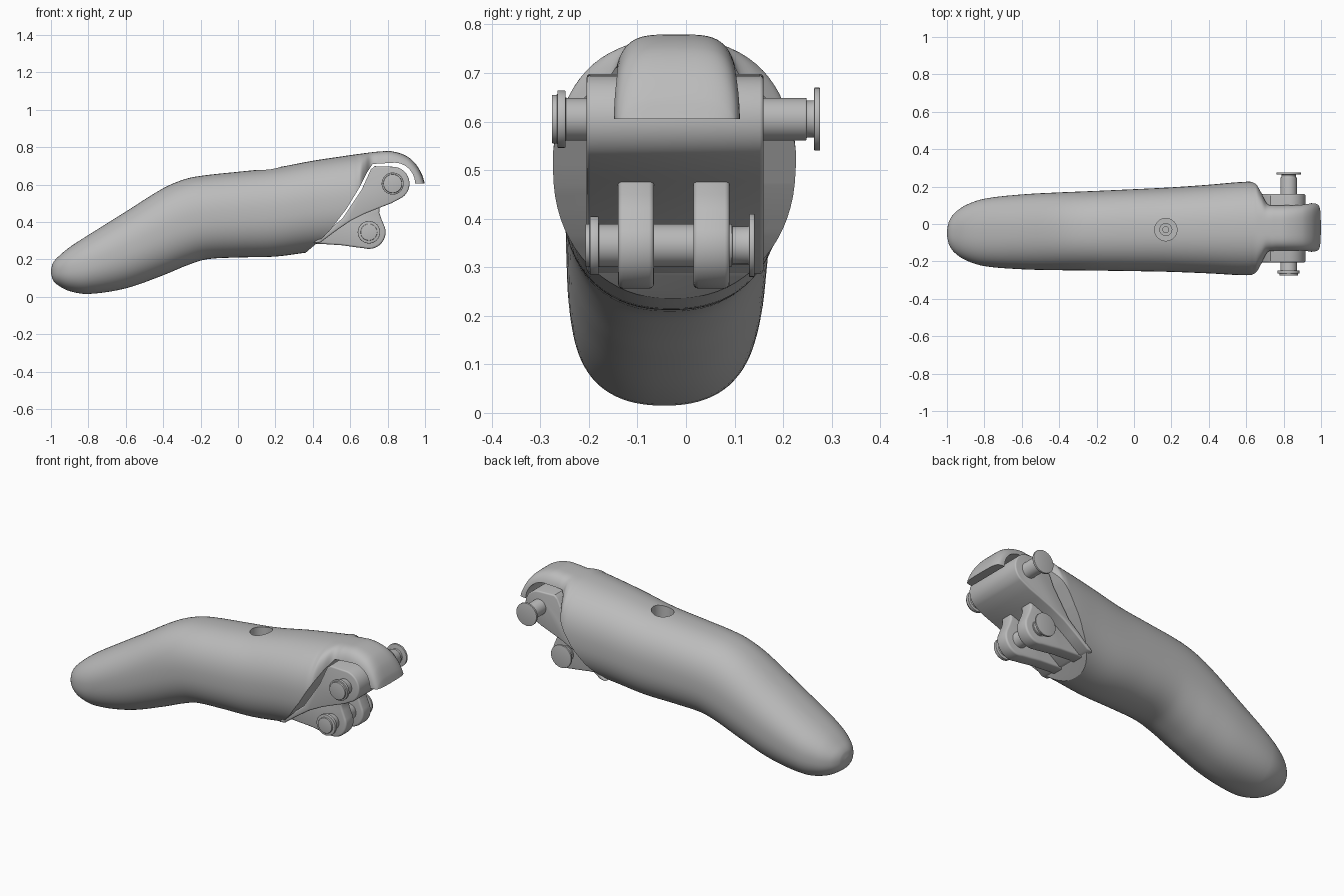
import bpy
import bmesh
from math import sin, cos, pi, radians
from mathutils import Vector, Matrix
from mathutils.bvhtree import BVHTree

cube = bpy.data.objects.get("Cube")
if cube:
    bpy.data.objects.remove(cube, do_unlink=True)

grey = bpy.data.materials.new("plain grey")
grey.use_nodes = True
grey.diffuse_color = (0.5, 0.5, 0.5, 1)
grey.node_tree.nodes["Principled BSDF"].inputs["Base Color"].default_value = grey.diffuse_color


def make(name, bm):
    bmesh.ops.recalc_face_normals(bm, faces=bm.faces[:])
    mesh = bpy.data.meshes.new(name)
    bm.to_mesh(mesh)
    bm.free()
    mesh.materials.append(grey)
    obj = bpy.data.objects.new(name, mesh)
    bpy.context.collection.objects.link(obj)
    return obj


def select(obj):
    bpy.ops.object.select_all(action="DESELECT")
    obj.select_set(True)
    bpy.context.view_layer.objects.active = obj


def smooth(obj, angle=35):
    select(obj)
    bpy.ops.object.shade_smooth_by_angle(angle=radians(angle))


def bevel(obj, width):
    mod = obj.modifiers.new("bevel", "BEVEL")
    mod.width, mod.segments, mod.angle_limit = width, 3, radians(50)
    select(obj)
    bpy.ops.object.modifier_apply(modifier=mod.name)
    smooth(obj)


def cut(obj, cutter):
    mod = obj.modifiers.new("cut", "BOOLEAN")
    mod.operation, mod.solver, mod.object = "DIFFERENCE", "EXACT", cutter
    select(obj)
    bpy.ops.object.modifier_apply(modifier=mod.name)
    bpy.data.objects.remove(cutter, do_unlink=True)


def loft(bm, rings):
    """Skin closed rings of points and cap both ends."""
    rows = [[bm.verts.new(p) for p in ring] for ring in rings]
    for a, b in zip(rows, rows[1:]):
        for i in range(len(a)):
            j = (i + 1) % len(a)
            bm.faces.new((a[i], a[j], b[j], b[i]))
    bm.faces.new(rows[0])
    bm.faces.new(rows[-1])


def prism(name, outline, y0, y1):
    bm = bmesh.new()
    loft(bm, [[(x, y, z) for x, z in outline] for y in (y0, y1)])
    return make(name, bm)


def arc(cx, cz, r, a0, a1, n=16):
    angles = [radians(a0 + (a1 - a0) * i / n) for i in range(n + 1)]
    return [(cx + r * cos(a), cz + r * sin(a)) for a in angles]


def curve_points(pts, steps=5):
    """Smooth curve through rows whose first entry increases."""
    out = []
    n = len(pts)

    def slope(i, k):
        a, b = pts[max(i - 1, 0)], pts[min(i + 1, n - 1)]
        return (b[k] - a[k]) / (b[0] - a[0])

    for i in range(n - 1):
        p, q = pts[i], pts[i + 1]
        h = q[0] - p[0]
        for s in range(steps):
            t = s / steps
            row = [p[0] + h * t]
            for k in range(1, len(p)):
                row.append((1 + 2 * t) * (1 - t) ** 2 * p[k] + t * (1 - t) ** 2 * h * slope(i, k)
                           + t * t * (3 - 2 * t) * q[k] - t * t * (1 - t) * h * slope(i + 1, k))
            out.append(row)
    return out + [list(pts[-1])]


# Finger shell: x, top, bottom, half width
stations = [
    (-1, .145, .125, .015), (-.99, .18, .09, .06), (-.96, .215, .06, .105),
    (-.9, .265, .03, .147), (-.8, .33, .015, .18), (-.6, .455, .045, .2),
    (-.4, .58, .115, .208), (-.28, .63, .165, .211), (-.17, .65, .2, .214),
    (0, .668, .21, .219), (.2, .69, .215, .226), (.4, .727, .24, .237),
    (.6, .757, .255, .25), (.65, .764, .26, .243), (.68, .768, .27, .2),
    (.71, .772, .29, .145), (.75, .776, .32, .131), (.82, .778, .36, .13),
    (.9, .753, .4, .13), (.95, .71, .41, .13), (.985, .65, .42, .125), (1, .6, .44, .11)]


def power(v, e):
    return abs(v) ** e * (1 if v >= 0 else -1)


sides = 72
rings = []
for x, top, bottom, half in curve_points(stations):
    n = 2.3 + 1.7 * min(max((x - .64) / .1, 0), 1)
    centre = -.033 + .015 * x
    rings.append([(x, centre + half * power(cos(2 * pi * i / sides), 2 / n),
                   (top + bottom) / 2 + (top - bottom) / 2 * power(sin(2 * pi * i / sides), 2 / n))
                  for i in range(sides)])
bm = bmesh.new()
loft(bm, rings)
tree = BVHTree.FromBMesh(bm)
shell = make("finger_shell", bm)

# Slanted hinge opening, leaving the hooked tongue above it
opening = [(.32, .2), (.42, .285), (.5, .365), (.58, .47), (.65, .585), (.69, .665),
           (.72, .71)] + arc(.835, .605, .112, 88, 0, 10) + [(1.2, .605), (1.2, 0), (.32, 0)]
cut(shell, prism("opening_cutter", opening, -.5, .5))


# Stepped round hole on top
def disc(name, x, y, z0, z1, r):
    bm = bmesh.new()
    loft(bm, [[(x + r * cos(a * pi / 20), y + r * sin(a * pi / 20), z) for a in range(40)]
              for z in (z0, z1)])
    return make(name, bm)


hole_x, hole_y = .17, -.03
cut(shell, disc("wide_hole_cutter", hole_x, hole_y, .62, .9, .06))
cut(shell, disc("narrow_hole_cutter", hole_x, hole_y, .54, .9, .032))
smooth(shell, 32)
screw = disc("hole_screw", hole_x, hole_y, .53, .58, .018)
smooth(screw)

# Grip bumps under the fingertip
bm = bmesh.new()
for row in range(6):
    x = -.9 + .09 * row
    offsets = (-.155, -.055, .055, .155) if row % 2 else (-.19, -.1, 0, .1, .19)
    for dy in offsets:
        shrink = .7 if row == 0 else 1
        hit, normal, _, _ = tree.ray_cast(Vector((x, -.042 + dy * shrink, -1)), Vector((0, 0, 1)))
        if hit is None:
            continue
        if normal.z > 0:
            normal = -normal
        side = normal.cross(Vector((1, 0, 0))).normalized()
        along = side.cross(normal)
        turn = Matrix((along, side, normal)).transposed().to_4x4()
        scale = Matrix.Diagonal((.034, .024, .012, 1))
        bmesh.ops.create_uvsphere(bm, u_segments=16, v_segments=10, radius=1,
                                  matrix=Matrix.Translation(hit) @ turn @ scale)
smooth(make("grip_bumps", bm), 60)

# Upper hinge bracket with its barrel
upper = [(.4, .285), (.44, .29), (.52, .35), (.6, .405), (.68, .445), (.76, .477), (.82, .5)]
upper += arc(.827, .605, .09, -55, 88) + [(.73, .698), (.71, .68), (.66, .57), (.56, .42)]
bevel(prism("upper_hinge_bracket", upper, -.205, .16), .008)

# Lower hinge lugs
lug = [(.36, .28), (.44, .283), (.56, .275), (.62, .266)] + arc(.7, .345, .089, -105, 20)
lug += [(.765, .42), (.755, .45), (.757, .485), (.6, .43)]
for name, y0, y1 in (("lug_right", -.14, -.066), ("lug_left", .015, .09)):
    bevel(prism(name, lug, y0, y1), .01)


# Hinge pins: stepped turnings along y
def pin(name, x, z, steps):
    bm = bmesh.new()
    loft(bm, [[(x + r * cos(a * pi / 20), y, z + r * sin(a * pi / 20)) for a in range(40)]
              for y0, y1, r in steps for y in (y0, y1)])
    bevel(make(name, bm), .002)


pin("upper_pin", .827, .605, [
    (-.276, -.265, .05), (-.265, -.248, .059), (-.248, .248, .044),
    (.248, .264, .038), (.264, .276, .065)])
pin("lower_pin", .7, .345, [
    (-.207, -.198, .044), (-.198, -.18, .06), (-.18, .095, .044),
    (.095, .13, .039), (.13, .141, .065)])
